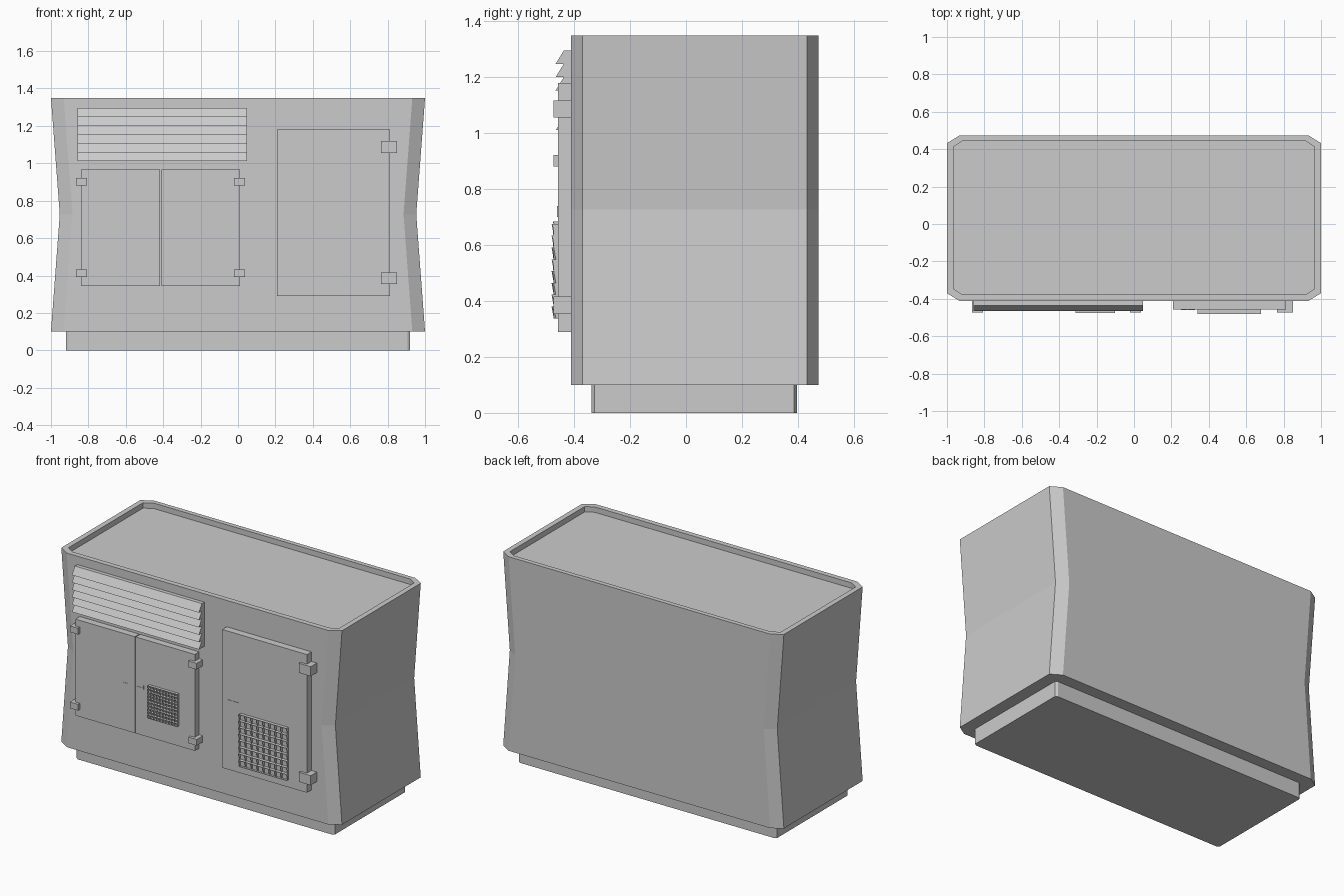
import bpy, bmesh

if "Cube" in bpy.data.objects:
    bpy.data.objects.remove(bpy.data.objects["Cube"])

FRONT = -0.412   # y of the cabinet's front face


def finish(name, bm):
    bmesh.ops.recalc_face_normals(bm, faces=bm.faces)
    me = bpy.data.meshes.new(name)
    bm.to_mesh(me)
    bm.free()
    ob = bpy.data.objects.new(name, me)
    bpy.context.collection.objects.link(ob)
    return ob


def loft(name, rings):
    """Stack chamfered rectangles: (half_x, y0, y1, chamfer_x, chamfer_y, z)."""
    bm = bmesh.new()
    loops = []
    for hx, y0, y1, cx, cy, z in rings:
        pts = [(hx - cx, y0), (hx, y0 + cy), (hx, y1 - cy), (hx - cx, y1)]
        pts += [(-x, y) for x, y in reversed(pts)]
        loops.append([bm.verts.new((x, y, z)) for x, y in pts])
    for a, b in zip(loops, loops[1:]):
        for i in range(8):
            j = (i + 1) % 8
            bm.faces.new((a[i], a[j], b[j], b[i]))
    bm.faces.new(loops[0])
    bm.faces.new(loops[-1])
    return finish(name, bm)


def box(name, x0, x1, y0, y1, z0, z1):
    bm = bmesh.new()
    bmesh.ops.create_cube(bm, size=1)
    for v in bm.verts:
        v.co = ((x0 + x1) / 2 + v.co.x * (x1 - x0),
                (y0 + y1) / 2 + v.co.y * (y1 - y0),
                (z0 + z1) / 2 + v.co.z * (z1 - z0))
    return finish(name, bm)


def grille(name, x0, x1, z0, z1, n, front, back):
    """Square lattice with open cells."""
    bm = bmesh.new()
    bmesh.ops.create_grid(bm, x_segments=n, y_segments=n, size=0.5)
    for v in bm.verts:
        v.co = ((x0 + x1) / 2 + v.co.x * (x1 - x0), front,
                (z0 + z1) / 2 + v.co.y * (z1 - z0))
    cells = list(bm.faces)
    bmesh.ops.inset_individual(bm, faces=cells, thickness=(x1 - x0) / n * 0.18)
    bmesh.ops.delete(bm, geom=cells, context='FACES')
    ext = bmesh.ops.extrude_face_region(bm, geom=list(bm.faces), use_keep_orig=True)
    for v in ext['geom']:
        if isinstance(v, bmesh.types.BMVert):
            v.co.y = back
    return finish(name, bm)


# Plinth and waisted cabinet body with recessed roof
loft("plinth", [(0.92, -0.338, 0.397, 0.015, 0.01, z) for z in (0, 0.1)])
loft("cabinet_body", [
    (1.0, FRONT, 0.474, 0.068, 0.042, 0.10),
    (0.953, FRONT, 0.474, 0.068, 0.042, 0.727),
    (1.0, FRONT, 0.474, 0.068, 0.042, 1.35),
    (0.966, FRONT + 0.034, 0.444, 0.05, 0.032, 1.35),
    (0.966, FRONT + 0.034, 0.444, 0.05, 0.032, 1.315)])

# Louvre vent: saw-tooth profile swept along x
top, pitch, count = 1.296, 0.0475, 6
profile = [(FRONT + 0.005, top)]
for i in range(count):
    profile += [(-0.437, top - i * pitch), (-0.466, top - (i + 1) * pitch)]
profile.append((FRONT + 0.005, top - count * pitch))
bm = bmesh.new()
ends = [[bm.verts.new((x, y, z)) for y, z in profile] for x in (-0.857, 0.048)]
for i in range(len(profile)):
    j = (i + 1) % len(profile)
    bm.faces.new((ends[0][i], ends[0][j], ends[1][j], ends[1][i]))
for e in ends:
    bm.faces.new(e)
finish("louvre_vent", bm)

# Doors
DOOR = -0.456
IN = FRONT + 0.005
box("double_door_left", -0.84, -0.416, DOOR, IN, 0.345, 0.966)
box("double_door_right", -0.41, 0.012, DOOR, IN, 0.345, 0.966)
box("single_door", 0.208, 0.812, DOOR - 0.002, IN, 0.29, 1.18)

# Hinges
for x0, x1 in ((-0.866, -0.808), (-0.022, 0.037)):
    for z in (0.412, 0.902):
        box("small_hinge", x0, x1, -0.474, IN, z - 0.02, z + 0.02)
for z in (0.385, 1.087):
    box("large_hinge", 0.765, 0.85, -0.474, IN, z - 0.031, z + 0.031)

# Ventilation grilles
grille("small_grille", -0.312, -0.102, 0.475, 0.685, 10, -0.472, DOOR)
grille("large_grille", 0.34, 0.68, 0.338, 0.676, 8, -0.473, DOOR - 0.002)

# Latches
for x in (-0.485, -0.38):
    box("small_latch", x - 0.02, x + 0.02, DOOR - 0.002, DOOR + 0.005, 0.628, 0.652)
box("keyhole", -0.358, -0.351, DOOR - 0.003, DOOR + 0.005, 0.643, 0.668)
for x in (0.25, 0.29):
    box("large_latch", x, x + 0.036, DOOR - 0.005, DOOR + 0.005, 0.7, 0.74)
